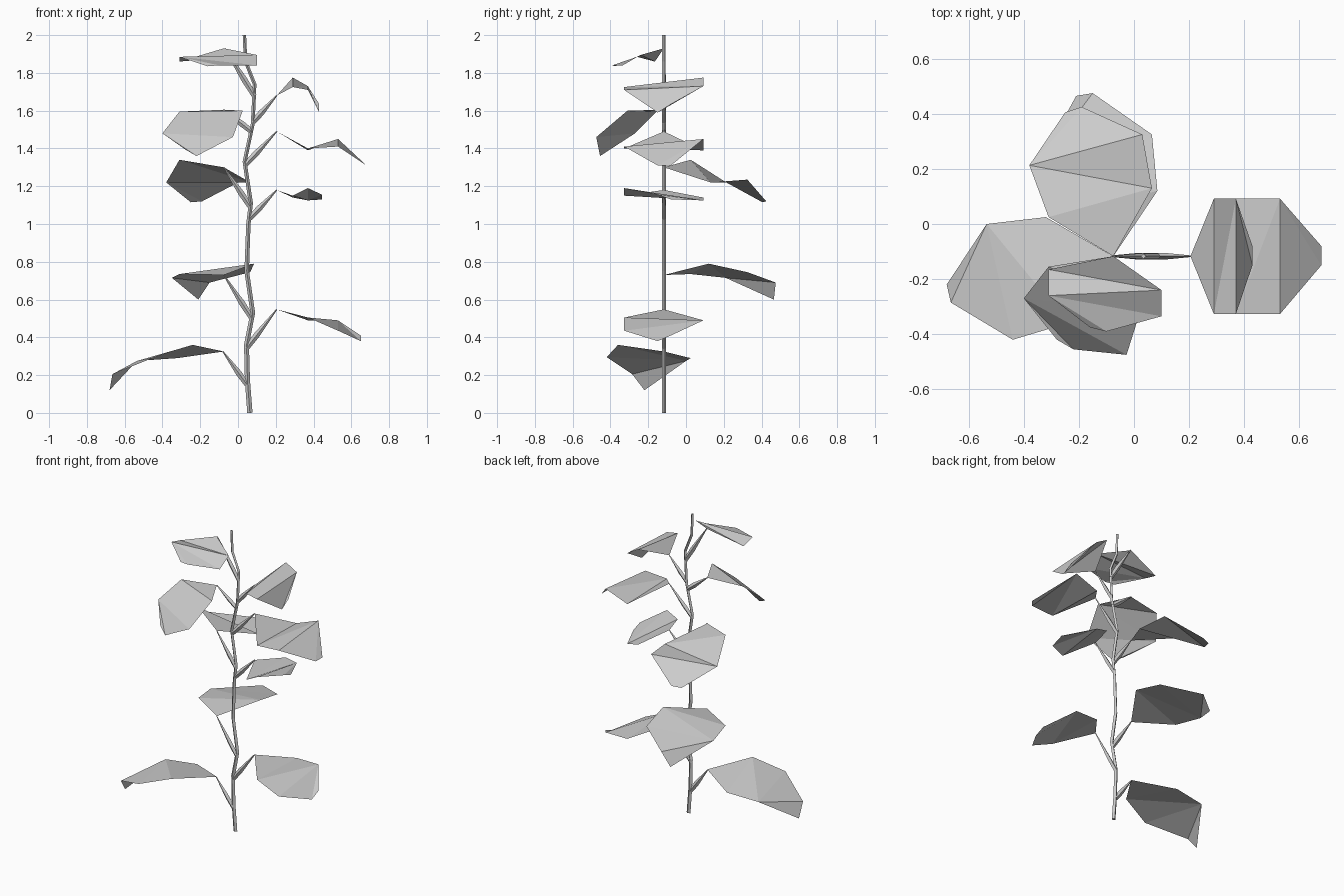
import bpy, bmesh
from mathutils import Vector

Y0 = -0.117  # the stem grows in this plane


def finish(bm, name):
    bmesh.ops.recalc_face_normals(bm, faces=bm.faces)
    mesh = bpy.data.meshes.new(name)
    bm.to_mesh(mesh)
    bm.free()
    obj = bpy.data.objects.new(name, mesh)
    bpy.context.collection.objects.link(obj)
    return obj


def tube(name, path, sides_y=0.011):
    """Four-sided tapering tube along (x, z, radius) points."""
    bm = bmesh.new()
    pts = [Vector((x, 0, z)) for x, z, r in path]
    rings = []
    for i, (x, z, r) in enumerate(path):
        d = (pts[min(i + 1, len(pts) - 1)] - pts[max(i - 1, 0)]).normalized()
        side = Vector((d.z, 0, -d.x)) * r
        depth = Vector((0, min(r, sides_y), 0))
        c = Vector((x, Y0, z))
        rings.append([bm.verts.new(c + o) for o in (side, depth, -side, -depth)])
    for a, b in zip(rings, rings[1:]):
        for k in range(4):
            bm.faces.new((a[k], a[(k + 1) % 4], b[(k + 1) % 4], b[k]))
    bm.faces.new(rings[0])
    bm.faces.new(rings[-1])
    return finish(bm, name)


def leaf(name, base, rim):
    """Folded sheet: base point, then rim r1 r2 tip tip l2 l1."""
    bm = bmesh.new()
    b = bm.verts.new(base)
    r1, r2, t1, t2, l2, l1 = [bm.verts.new(p) for p in rim]
    for f in ((b, r1, l1), (r1, l2, l1), (r1, r2, l2), (r2, t1, l2), (t1, t2, l2)):
        bm.faces.new(f)
    return finish(bm, name)


# Zigzag main stem
stem = [(0.063, 0), (0.05, 0.17), (0.045, 0.36), (0.078, 0.53), (0.046, 0.75),
        (0.055, 1.0), (0.068, 1.11), (0.035, 1.33), (0.078, 1.53), (0.088, 1.74),
        (0.04, 1.86), (0.034, 2.0)]
tube("main_stem", [(x, z, 0.014 - 0.0025 * z) for x, z in stem])

# Leaf stalks: start on the stem, end at the leaf base
stalks = [(0.048, 0.15, -0.08, 0.325), (0.074, 0.50, -0.075, 0.73),
          (0.066, 1.09, -0.075, 1.30), (0.072, 1.49, -0.075, 1.605),
          (0.086, 1.68, -0.07, 1.93), (0.043, 0.34, 0.205, 0.548),
          (0.062, 1.03, 0.205, 1.18), (0.036, 1.31, 0.205, 1.49),
          (0.08, 1.54, 0.205, 1.68)]
for i, (x0, z0, x1, z1) in enumerate(stalks):
    mid = (x0 * 0.65 + x1 * 0.35, z0 * 0.65 + z1 * 0.35, 0.016)
    tube(f"leaf_stalk_{i + 1}", [(x0, z0, 0.014), mid, (x1, z1, 0.003)])

# Right leaves share one plan: x of the three rows, heights front row / back row / tip
YF, YB = -0.327, 0.092
right = [(0.548, (0.37, 0.53, 0.65), (0.505, 0.435), (0.49, 0.49), (0.38, 0.41)),
         (1.18, (0.29, 0.37, 0.445), (1.15, 1.19), (1.14, 1.125), (1.155, 1.13)),
         (1.49, (0.37, 0.53, 0.68), (1.40, 1.41), (1.39, 1.45), (1.31, 1.31)),
         (1.68, (0.29, 0.37, 0.43), (1.725, 1.71), (1.775, 1.73), (1.59, 1.635))]
for i, (z, xs, front, back, tip) in enumerate(right):
    leaf(f"right_leaf_{i + 1}", (0.205, Y0, z),
         [(xs[0], YF, front[0]), (xs[1], YF, front[1]),
          (xs[2], -0.15, tip[0]), (xs[2], -0.08, tip[1]),
          (xs[1], YB, back[1]), (xs[0], YB, back[0])])

# Left leaves fan out in different directions
left = [
    (0.325, [(-0.24, -0.36, 0.36), (-0.44, -0.42, 0.295), (-0.665, -0.285, 0.205),
             (-0.68, -0.22, 0.12), (-0.535, 0.0, 0.275), (-0.32, 0.025, 0.29)]),
    (0.73, [(0.085, 0.12, 0.79), (0.065, 0.325, 0.745), (-0.15, 0.475, 0.69),
            (-0.21, 0.465, 0.60), (-0.35, 0.21, 0.715), (-0.31, 0.025, 0.735)]),
    (1.30, [(0.065, 0.13, 1.22), (0.03, 0.325, 1.235), (-0.19, 0.425, 1.12),
            (-0.25, 0.405, 1.115), (-0.38, 0.213, 1.22), (-0.31, 0.025, 1.34)]),
    (1.605, [(0.025, -0.31, 1.60), (-0.027, -0.475, 1.46), (-0.22, -0.455, 1.36),
             (-0.28, -0.42, 1.395), (-0.40, -0.27, 1.48), (-0.31, -0.155, 1.595)]),
    (1.93, [(0.10, -0.24, 1.895), (0.10, -0.335, 1.84), (-0.10, -0.39, 1.84),
            (-0.16, -0.375, 1.835), (-0.31, -0.26, 1.885), (-0.31, -0.165, 1.86)]),
]
for i, (z, rim) in enumerate(left):
    leaf(f"left_leaf_{i + 1}", (-0.075, Y0, z), rim)
